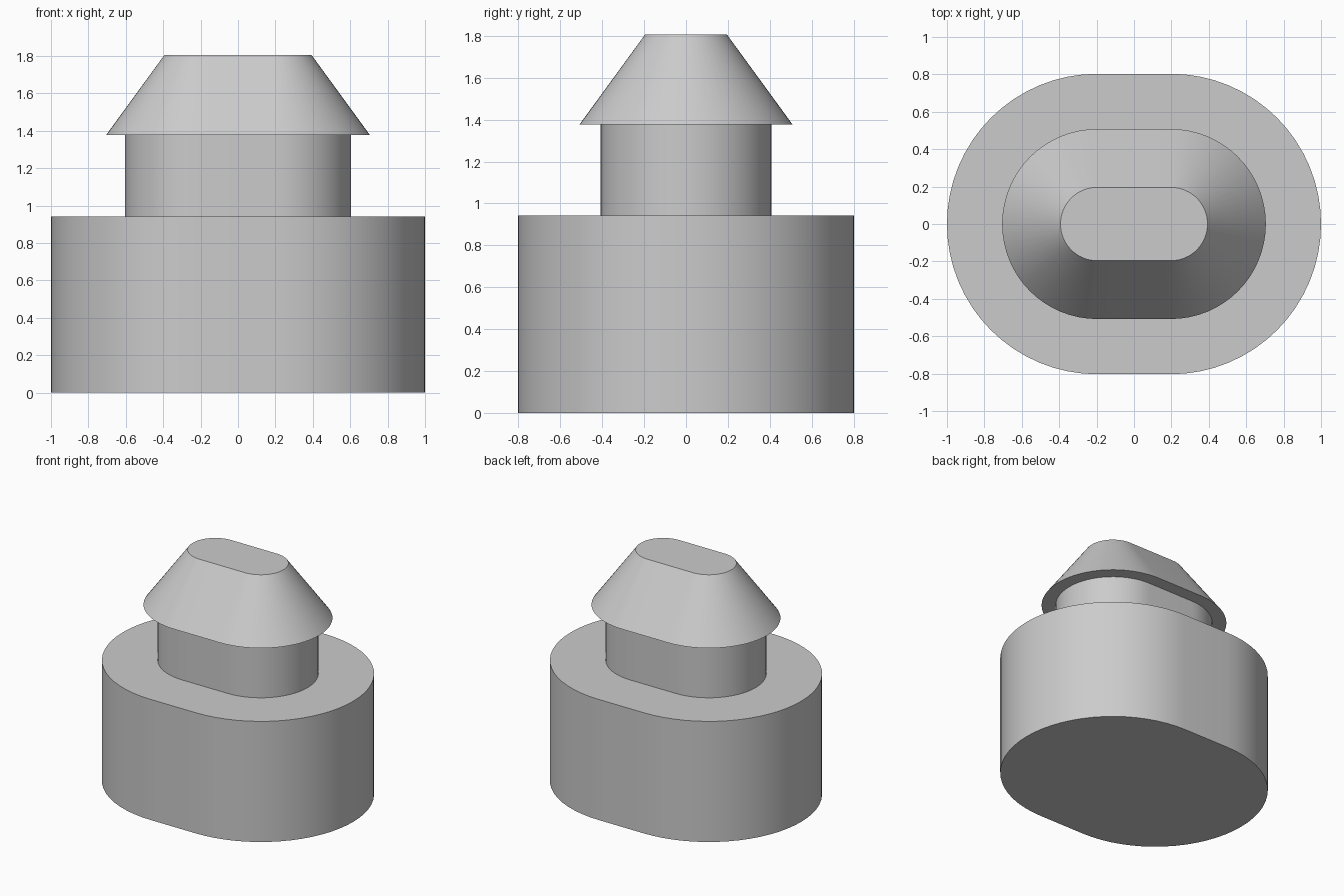
import bpy
import bmesh
from math import cos, sin, pi, radians

HALF_STRAIGHT = 0.197   # half length of the straight sides
ARC_STEPS = 32          # segments in each rounded end

cube = bpy.data.objects.get("Cube")
if cube:
    bpy.data.objects.remove(cube, do_unlink=True)

grey = bpy.data.materials.new("light_grey")
grey.use_nodes = True
colour = (0.6, 0.6, 0.6, 1.0)
grey.diffuse_color = colour
grey.node_tree.nodes["Principled BSDF"].inputs["Base Color"].default_value = colour


def slot_ring(bm, radius, z):
    """Slot outline: two half circles joined by straight sides."""
    ring = []
    for side, start in ((1, -pi / 2), (-1, pi / 2)):
        for i in range(ARC_STEPS + 1):
            a = start + pi * i / ARC_STEPS
            ring.append(bm.verts.new((side * HALF_STRAIGHT + radius * cos(a),
                                      radius * sin(a), z)))
    return ring


def slot_solid(name, r_bottom, r_top, z_bottom, z_top):
    """Closed solid lofted between two slot outlines."""
    bm = bmesh.new()
    low = slot_ring(bm, r_bottom, z_bottom)
    high = slot_ring(bm, r_top, z_top)
    n = len(low)
    for i in range(n):
        j = (i + 1) % n
        bm.faces.new((low[i], low[j], high[j], high[i]))
    bm.faces.new(low[::-1])
    bm.faces.new(high)
    mesh = bpy.data.meshes.new(name)
    bm.to_mesh(mesh)
    bm.free()
    mesh.materials.append(grey)
    obj = bpy.data.objects.new(name, mesh)
    bpy.context.collection.objects.link(obj)
    bpy.ops.object.select_all(action="DESELECT")
    obj.select_set(True)
    bpy.context.view_layer.objects.active = obj
    bpy.ops.object.shade_smooth_by_angle(angle=radians(30))
    return obj


# Wide base, narrow neck and tapered overhanging head
slot_solid("base", 0.803, 0.803, 0.0, 0.943)
slot_solid("neck", 0.408, 0.408, 0.943, 1.378)
slot_solid("tapered_head", 0.508, 0.196, 1.378, 1.806)
